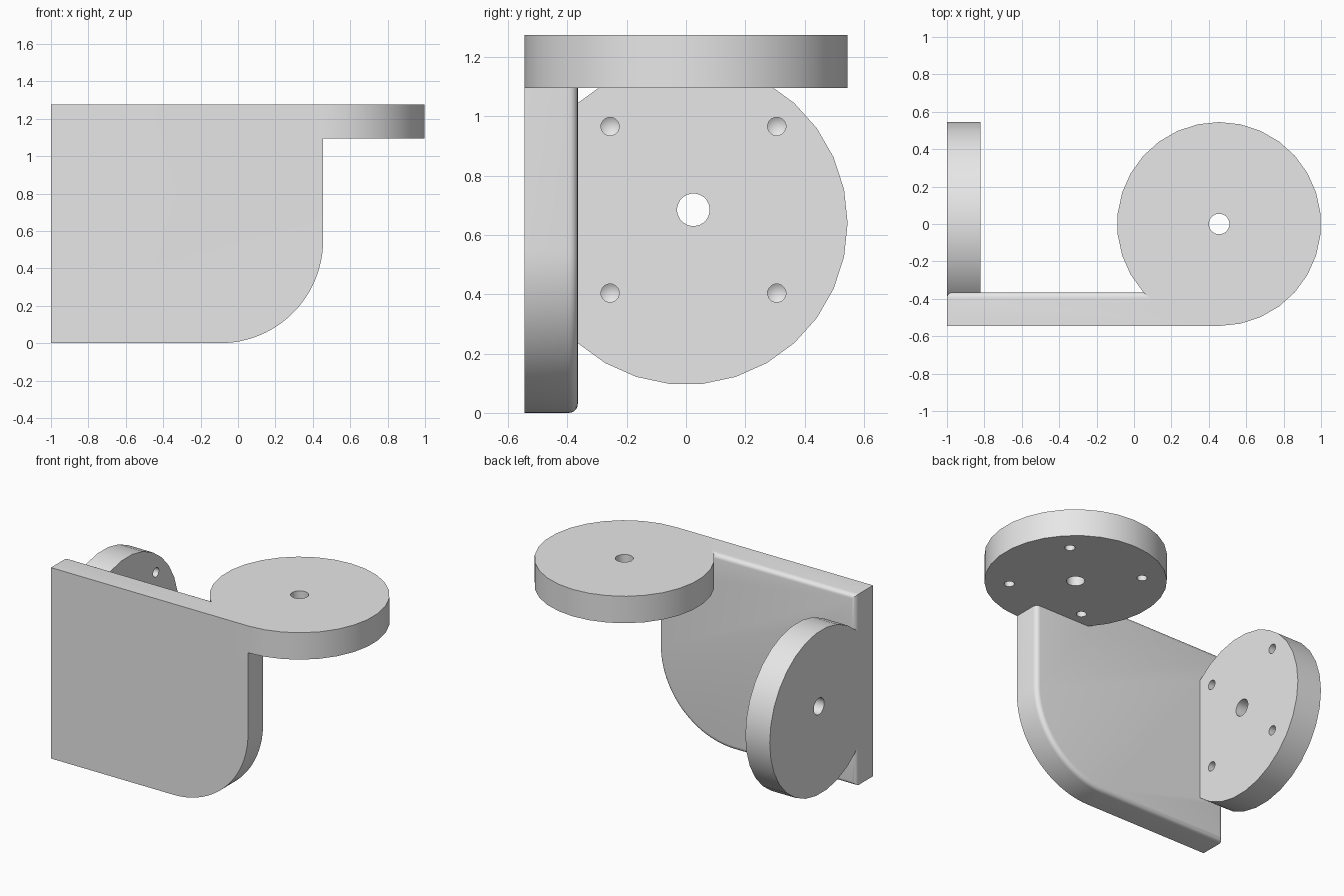
import bpy, bmesh
from math import sin, cos, pi, radians
from mathutils import Matrix, Vector

cube = bpy.data.objects.get("Cube")
if cube:
    bpy.data.objects.remove(cube, do_unlink=True)

grey = bpy.data.materials.new("light_grey")
grey.use_nodes = True
grey.diffuse_color = (0.8, 0.8, 0.8, 1)
grey.node_tree.nodes["Principled BSDF"].inputs["Base Color"].default_value = (0.8, 0.8, 0.8, 1)

TOP, THICK, FRONT = 1.275, 0.18, -0.545
DISC_R, DISC_X, DISC_Z = 0.545, 0.455, 0.64
HOLE_SPREAD = 0.281


def make_object(name, bm):
    bmesh.ops.recalc_face_normals(bm, faces=bm.faces)
    mesh = bpy.data.meshes.new(name)
    bm.to_mesh(mesh)
    bm.free()
    mesh.materials.append(grey)
    obj = bpy.data.objects.new(name, mesh)
    bpy.context.collection.objects.link(obj)
    return obj


def turned(name, profile, segments, origin, axis):
    """Solid of rings (radius, distance along axis); radius 0 makes a point."""
    bm = bmesh.new()
    rings = []
    for r, h in profile:
        if r == 0:
            rings.append([bm.verts.new((0, 0, h))] * segments)
        else:
            rings.append([bm.verts.new((r * cos(a), r * sin(a), h))
                          for a in (2 * pi * (i + 0.5) / segments for i in range(segments))])
    for low, high in zip(rings, rings[1:]):
        for i in range(segments):
            j = (i + 1) % segments
            corners = [low[i], low[j], high[j], high[i]]
            bm.faces.new(list(dict.fromkeys(corners)))
    for ring, (r, h) in zip((rings[0], rings[-1]), (profile[0], profile[-1])):
        if r:
            bm.faces.new(ring)
    turn = Vector((0, 0, 1)).rotation_difference(Vector(axis)).to_matrix().to_4x4()
    bm.transform(Matrix.Translation(origin) @ turn)
    return make_object(name, bm)


def combine(body, other, operation):
    mod = body.modifiers.new(other.name, 'BOOLEAN')
    mod.operation = operation
    mod.solver = 'EXACT'
    mod.object = other
    bpy.context.view_layer.objects.active = body
    bpy.ops.object.modifier_apply(modifier=mod.name)
    bpy.data.objects.remove(other, do_unlink=True)


# Upright plate with one large rounded lower corner
corner_r = 0.55
outline = [(DISC_X, TOP), (-1, TOP), (-1, 0)]
for i in range(25):
    a = radians(-90 + 90 * i / 24)
    outline.append((DISC_X - corner_r + corner_r * cos(a), corner_r + corner_r * sin(a)))
bm = bmesh.new()
face = bm.faces.new([bm.verts.new((x, FRONT, z)) for x, z in outline])
extruded = bmesh.ops.extrude_face_region(bm, geom=[face])["geom"]
back_verts = [v for v in extruded if isinstance(v, bmesh.types.BMVert)]
bmesh.ops.translate(bm, verts=back_verts, vec=(0, THICK, 0))
bmesh.ops.recalc_face_normals(bm, faces=bm.faces)

# Soft rim around the back of the plate
rim = [e for e in bm.edges if all(v in back_verts for v in e.verts)]
bmesh.ops.bevel(bm, geom=rim, offset=0.03, segments=5, profile=0.5, affect='EDGES')
bracket = make_object("bracket", bm)

# Flat top disc and upright end disc, joined to the plate
disc = [(DISC_R, 0), (DISC_R, THICK)]
combine(bracket, turned("top_disc", disc, 30, (DISC_X, 0, TOP - THICK), (0, 0, 1)), 'UNION')
combine(bracket, turned("end_disc", disc, 30, (-1, 0, DISC_Z), (1, 0, 0)), 'UNION')

# Through bores
bore = [(0.055, -0.1), (0.055, THICK + 0.1)]
combine(bracket, turned("top_bore", bore, 24, (DISC_X, 0, TOP - THICK), (0, 0, 1)), 'DIFFERENCE')
combine(bracket, turned("end_bore", bore, 24, (-1, 0.025, 0.685), (1, 0, 0)), 'DIFFERENCE')

# Blind screw holes with drilled points on the inner faces
drill = [(0.031, -0.05), (0.031, 0.1), (0, 0.12)]
for sx in (-1, 1):
    for sy in (-1, 1):
        u, v = sx * HOLE_SPREAD, sy * HOLE_SPREAD
        combine(bracket, turned("top_screw_hole", drill, 16,
                                (DISC_X + u, v, TOP - THICK), (0, 0, 1)), 'DIFFERENCE')
        combine(bracket, turned("end_screw_hole", drill, 16,
                                (THICK - 1, 0.025 + u, 0.685 + v), (-1, 0, 0)), 'DIFFERENCE')

# Smooth rounds, crisp edges
bpy.ops.object.select_all(action='DESELECT')
bracket.select_set(True)
bpy.context.view_layer.objects.active = bracket
bpy.ops.object.shade_smooth_by_angle(angle=radians(30))
